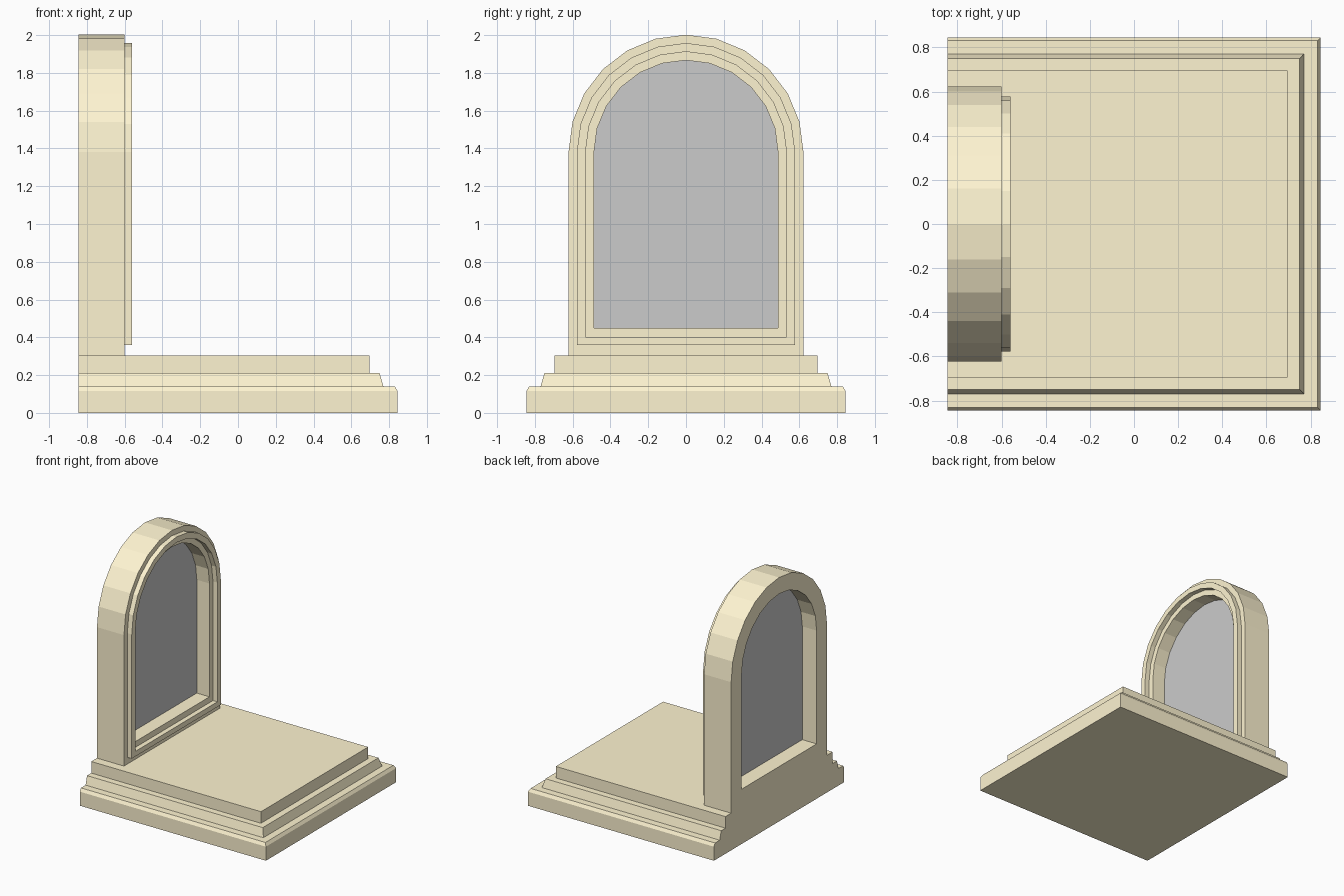
import bpy, bmesh
from math import pi, cos, sin

if "Cube" in bpy.data.objects:
    bpy.data.objects.remove(bpy.data.objects["Cube"])

BACK = -0.845      # flat rear plane shared by base and arch
SPRING = 1.38      # height where the arch curve begins
SEGMENTS = 12

stone = bpy.data.materials.new("stone")
stone.diffuse_color = (1.0, 0.91, 0.64, 1)
stone.use_nodes = True
stone.node_tree.nodes["Principled BSDF"].inputs["Base Color"].default_value = stone.diffuse_color


def finish(name, bm, mat=None):
    bmesh.ops.recalc_face_normals(bm, faces=bm.faces)
    mesh = bpy.data.meshes.new(name)
    bm.to_mesh(mesh)
    bm.free()
    if mat:
        mesh.materials.append(mat)
    obj = bpy.data.objects.new(name, mesh)
    bpy.context.collection.objects.link(obj)
    return obj


def arch_ring(bm, x, r, bottom):
    """Vertices of an arched outline in the plane x."""
    pts = [(r * cos(pi * i / SEGMENTS), SPRING + r * sin(pi * i / SEGMENTS))
           for i in range(SEGMENTS + 1)]
    pts += [(-r, bottom), (r, bottom)]
    return [bm.verts.new((x, y, z)) for y, z in pts]


# Stepped base: moulding on three sides, flat at the back
profile = [(0.845, 0), (0.845, 0.115), (0.83, 0.14), (0.77, 0.14),
           (0.75, 0.21), (0.695, 0.21), (0.695, 0.305)]
bm = bmesh.new()
rings = [[bm.verts.new(p) for p in
          ((BACK, -w, z), (w, -w, z), (w, w, z), (BACK, w, z))]
         for w, z in profile]
for a, b in zip(rings, rings[1:]):
    for i in range(3):
        bm.faces.new((a[i], a[i + 1], b[i + 1], b[i]))
bm.faces.new(rings[0])
bm.faces.new(rings[-1])
bm.faces.new([r[0] for r in rings] + [r[3] for r in reversed(rings)])
finish("stepped_base", bm, stone)

# Arched frame: closed cross-section (x, half width, sill) with raised bead
section = [(BACK, 0.622, 0.305), (-0.60, 0.622, 0.305),
           (-0.60, 0.578, 0.36), (-0.56, 0.578, 0.36),
           (-0.56, 0.532, 0.402), (-0.60, 0.532, 0.402),
           (-0.60, 0.487, 0.45), (BACK, 0.487, 0.45)]
bm = bmesh.new()
rings = [arch_ring(bm, *s) for s in section]
for a, b in zip(rings, rings[1:] + rings[:1]):
    for i in range(len(a)):
        j = (i + 1) % len(a)
        bm.faces.new((a[i], a[j], b[j], b[i]))
finish("arched_frame", bm, stone)

# Grey panel set midway in the opening
bm = bmesh.new()
bm.faces.new(arch_ring(bm, -0.715, 0.487, 0.45))
finish("arch_panel", bm)
